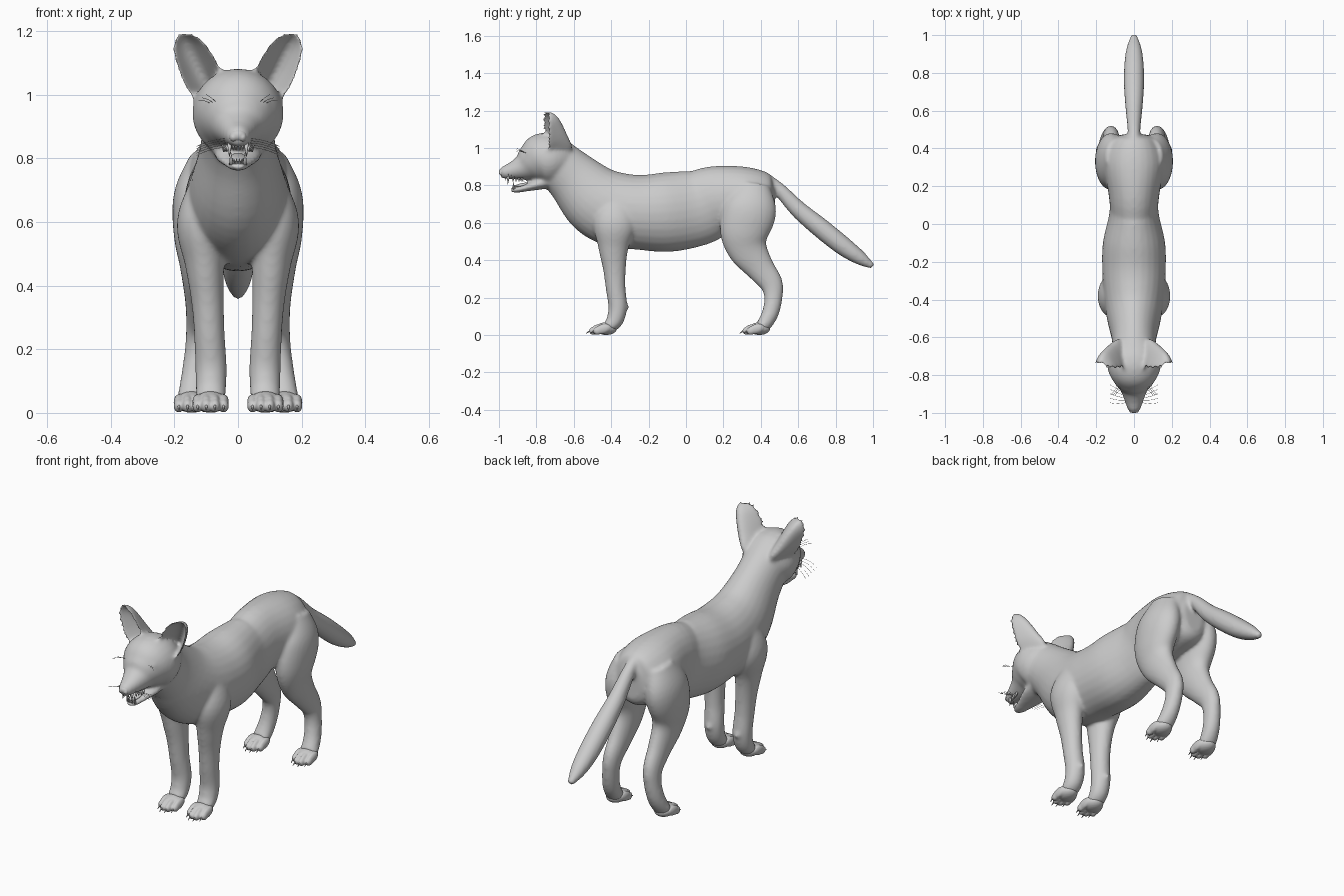
import bpy, bmesh, math
from mathutils import Vector, Matrix

if "Cube" in bpy.data.objects:
    bpy.data.objects.remove(bpy.data.objects["Cube"])


def loft(bm, rings):
    vs = [[bm.verts.new(p) for p in r] for r in rings]
    n = len(vs[0])
    for a, b in zip(vs, vs[1:]):
        for i in range(n):
            bm.faces.new((a[i], a[(i + 1) % n], b[(i + 1) % n], b[i]))
    bm.faces.new(vs[0][::-1])
    bm.faces.new(vs[-1])


def smooth_path(keys, steps=5):
    k = [Vector(p) for p in keys]
    k = [2 * k[0] - k[1]] + k + [2 * k[-1] - k[-2]]
    out = []
    for i in range(1, len(k) - 2):
        a, b, c, d = k[i - 1:i + 3]
        for j in range(steps):
            t = j / steps
            out.append(0.5 * (2 * b + (c - a) * t + (2 * a - 5 * b + 4 * c - d) * t * t
                              + (3 * b - a - 3 * c + d) * t ** 3))
    return out + [k[-2]]


def tube(bm, keys, side=1, n=28):
    """keys: x, y, z, half width, half thickness"""
    pts = smooth_path(keys)
    rings = []
    for i, p in enumerate(pts):
        t = (pts[min(i + 1, len(pts) - 1)].xyz - pts[max(i - 1, 0)].xyz).normalized()
        s = (Vector((1, 0, 0)) - t * t.x).normalized()
        u = t.cross(s)
        ring = []
        for j in range(n):
            a = 2 * math.pi * j / n
            q = p.xyz + s * p[3] * math.cos(a) + u * p[4] * math.sin(a)
            ring.append((q.x * side, q.y, q.z))
        rings.append(ring)
    loft(bm, rings)


def ball(bm, c, r, rot=0):
    m = Matrix.Translation(c) @ Matrix.Rotation(rot, 4, 'X') @ Matrix.Diagonal((*r, 1))
    bmesh.ops.create_uvsphere(bm, u_segments=20, v_segments=12, radius=1, matrix=m)


def spike(bm, base, tip, r):
    b, t = Vector(base), Vector(tip)
    d = t - b
    m = Matrix.Translation((b + t) / 2) @ d.to_track_quat('Z', 'Y').to_matrix().to_4x4()
    bmesh.ops.create_cone(bm, cap_ends=True, segments=10, radius1=r, radius2=r * 0.15,
                          depth=d.length, matrix=m)


def finish(bm, name, voxel=0, iters=0):
    bmesh.ops.recalc_face_normals(bm, faces=bm.faces)
    for f in bm.faces:
        f.smooth = True
    me = bpy.data.meshes.new(name)
    bm.to_mesh(me)
    bm.free()
    ob = bpy.data.objects.new(name, me)
    bpy.context.collection.objects.link(ob)
    if voxel:
        r = ob.modifiers.new("fuse", 'REMESH')
        r.mode = 'VOXEL'
        r.voxel_size = voxel
        r.use_smooth_shade = True
        s = ob.modifiers.new("soften", 'SMOOTH')
        s.factor, s.iterations = 0.5, iters
    return ob


# Torso and neck
body = bmesh.new()
tube(body, [(0, .475, .72, .06, .09), (0, .44, .72, .12, .14), (0, .32, .727, .16, .172),
            (0, .16, .717, .135, .187), (0, .06, .68, .13, .203), (0, -.1, .657, .165, .213),
            (0, -.25, .656, .168, .2), (0, -.38, .672, .16, .2), (0, -.485, .725, .145, .188),
            (0, -.6, .835, .118, .15), (0, -.69, .92, .115, .13)])
# Head and muzzle
tube(body, [(0, -.60, .95, .08, .07), (0, -.66, .945, .122, .115), (0, -.72, .942, .143, .138),
            (0, -.78, .937, .136, .137), (0, -.835, .915, .104, .102), (0, -.875, .895, .074, .07),
            (0, -.93, .878, .052, .047), (0, -.975, .868, .036, .034), (0, -.995, .864, .022, .022)])
# Lower jaw
tube(body, [(0, -.70, .83, .08, .04), (0, -.79, .806, .072, .03), (0, -.86, .786, .05, .019),
            (0, -.91, .776, .034, .016), (0, -.935, .776, .018, .011)])
# Tail
tube(body, [(0, .41, .85, .03, .03), (0, .5, .777, .034, .036), (0, .6, .672, .044, .046),
            (0, .72, .572, .053, .053), (0, .84, .476, .052, .051), (0, .93, .412, .04, .038),
            (0, 1.0, .366, .016, .015)])

front_leg = [(.09, -.36, .74, .05, .08), (.115, -.38, .60, .077, .115), (.105, -.388, .47, .062, .082),
             (.096, -.383, .36, .052, .062), (.09, -.376, .25, .048, .053), (.085, -.365, .15, .05, .05),
             (.085, -.38, .08, .048, .046), (.086, -.415, .04, .046, .034)]
hind_leg = [(.09, .36, .80, .06, .09), (.12, .345, .68, .082, .14), (.125, .315, .56, .077, .135),
            (.12, .33, .46, .062, .108), (.117, .395, .36, .05, .078), (.12, .456, .275, .043, .062),
            (.126, .467, .2, .041, .049), (.135, .452, .12, .043, .045), (.142, .42, .06, .046, .04),
            (.144, .395, .04, .046, .034)]
# Ear rows: inner x, z, outer x, z, cup depth
ear = [(.03, 1.02, .11, .95, .13), (.04, 1.055, .138, .985, .13), (.06, 1.095, .168, 1.03, .11),
       (.082, 1.132, .189, 1.08, .09), (.11, 1.17, .204, 1.135, .065), (.14, 1.19, .2, 1.172, .04),
       (.162, 1.197, .187, 1.19, .015)]
for s in (1, -1):
    tube(body, front_leg, s)
    tube(body, hind_leg, s)
    ball(body, (.085 * s, -.322, .15), (.02, .018, .02))
    ball(body, (.068 * s, -.842, .972), (.034, .024, .012), -.5)
    rings = []
    for xi, zi, xo, zo, d in smooth_path(ear, 3):
        arc = []
        for v in [i / 12 for i in range(13)]:
            arc.append(Vector((s * (xi + (xo - xi) * v), -.752 + .025 * v + d * math.sin(math.pi * v),
                               zi + (zo - zi) * v)))
        rings.append(arc + [p + Vector((0, -.02, 0)) for p in arc[::-1]])
    loft(body, rings)
finish(body, "body", .0085, 12)


# Paws with toes and claws
def paw(name, x, tip):
    bm, claws = bmesh.new(), bmesh.new()
    ball(bm, (x, tip + .095, .034), (.05, .058, .034))
    for k in (-1.5, -.5, .5, 1.5):
        back = .022 if abs(k) > 1 else 0
        cx, cy = x + k * .027, tip + .045 + back
        ball(bm, (cx, cy + .01, .032), (.017, .046, .026), .25)
        ball(bm, (cx, cy - .018, .022), (.017, .024, .021))
        spike(claws, (cx, cy - .03, .026), (cx, cy - .058, .008), .006)
    finish(bm, name, .005, 4)
    finish(claws, name + "_claws")


eyes, teeth, whisk = bmesh.new(), bmesh.new(), []
for s, lab in ((1, "left"), (-1, "right")):
    paw("front_paw_" + lab, .086 * s, -.522)
    paw("hind_paw_" + lab, .145 * s, .298)
    ball(eyes, (.064 * s, -.852, .945), (.02, .02, .018))
    # Teeth
    spike(teeth, (.026 * s, -.95, .848), (.027 * s, -.953, .806), .008)
    spike(teeth, (.021 * s, -.918, .78), (.023 * s, -.925, .82), .007)
    for i in range(4):
        spike(teeth, (.033 * s + .004 * i * s, -.925 + .016 * i, .842), (.034 * s + .004 * i * s, -.925 + .016 * i, .82), .007)
    for i in range(2):
        spike(teeth, (.006 * s + .009 * i * s, -.965, .845), (.006 * s + .009 * i * s, -.967, .825), .005)
        spike(teeth, (.005 * s + .008 * i * s, -.928, .782), (.005 * s + .008 * i * s, -.93, .8), .004)
    # Whisker paths: muzzle and brow
    for i in range(5):
        y, z = -.945 + .012 * i, .862 - .007 * i
        whisk.append([(.04 * s, y, z), (.085 * s, y - .012 + .008 * i, z - .002), (.13 * s, y + .012 * i, z - .025)])
    for i in range(3):
        whisk.append([(.06 * s + .012 * i * s, -.84, .968), (.075 * s + .012 * i * s, -.885, .985),
                      (.10 * s + .012 * i * s, -.905, 1.0 - .01 * i)])
finish(eyes, "eyes")
finish(teeth, "teeth")

# Nose and tongue
bm = bmesh.new()
ball(bm, (0, -.98, .872), (.028, .021, .02))
for s in (1, -1):
    ball(bm, (.014 * s, -.984, .866), (.013, .016, .014))
finish(bm, "nose", .003, 5)
bm = bmesh.new()
ball(bm, (0, -.875, .802), (.026, .05, .01), .2)
finish(bm, "tongue")

# Whiskers
cu = bpy.data.curves.new("whiskers", 'CURVE')
cu.dimensions, cu.bevel_depth, cu.bevel_resolution = '3D', .0008, 0
for path in whisk:
    sp = cu.splines.new('NURBS')
    sp.points.add(2)
    for p, c in zip(sp.points, path):
        p.co = (*c, 1)
    sp.order_u, sp.use_endpoint_u, sp.resolution_u = 3, True, 4
bpy.context.collection.objects.link(bpy.data.objects.new("whiskers", cu))
